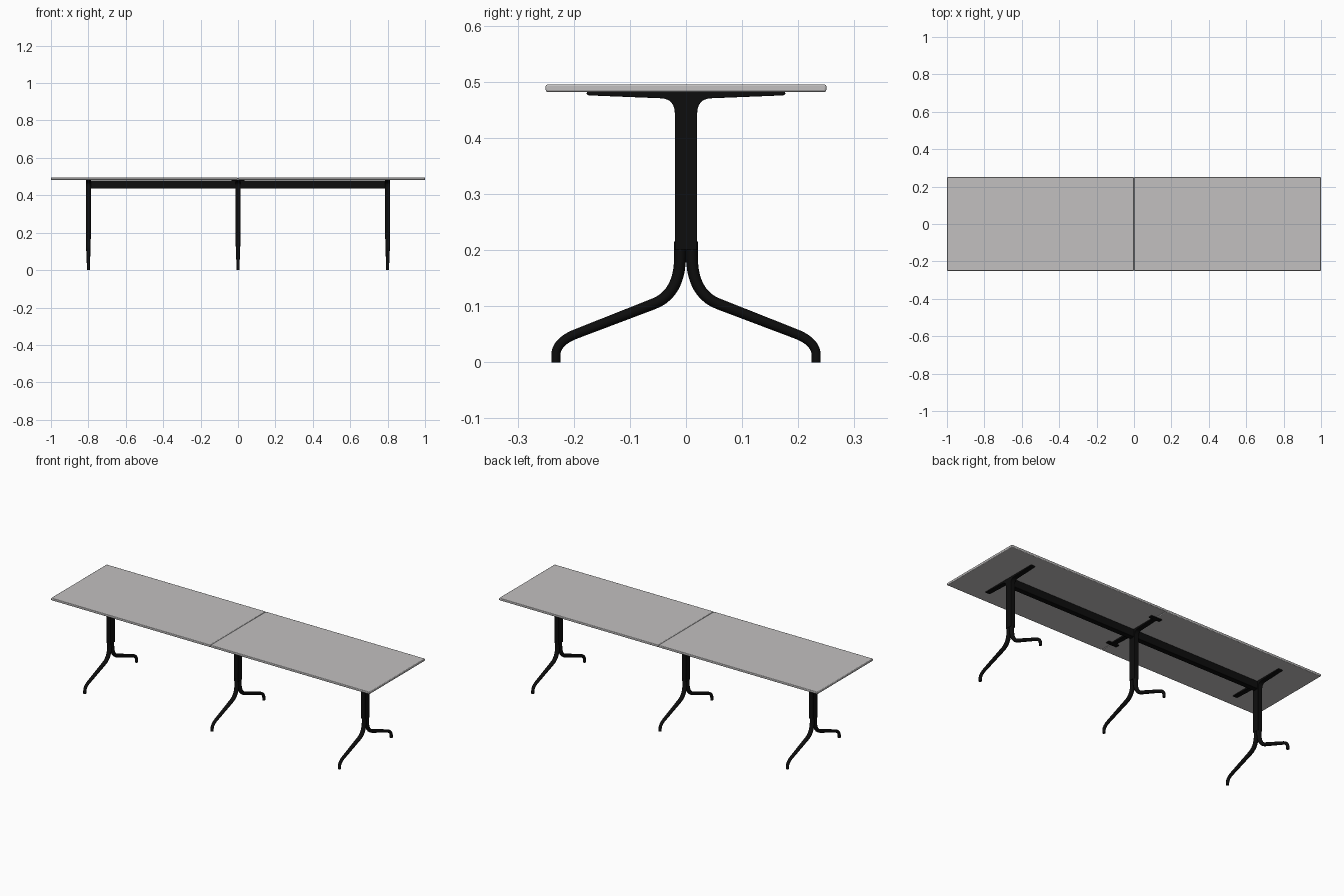
import bpy, bmesh, math
from mathutils import Vector

if "Cube" in bpy.data.objects:
    bpy.data.objects.remove(bpy.data.objects["Cube"])


def material(name, r, g, b):
    m = bpy.data.materials.new(name)
    m.diffuse_color = (r, g, b, 1)
    m.use_nodes = True
    m.node_tree.nodes["Principled BSDF"].inputs["Base Color"].default_value = m.diffuse_color
    return m


GREY = material("warm grey top", 0.54, 0.53, 0.53)
BLACK = material("black metal", 0.004, 0.004, 0.004)


def finish(name, bm, mat, bevel=0, segments=3, angle=35):
    bmesh.ops.recalc_face_normals(bm, faces=bm.faces)
    me = bpy.data.meshes.new(name)
    bm.to_mesh(me)
    bm.free()
    me.materials.append(mat)
    ob = bpy.data.objects.new(name, me)
    bpy.context.collection.objects.link(ob)
    if bevel:
        mod = ob.modifiers.new("Bevel", 'BEVEL')
        mod.width, mod.segments = bevel, segments
        mod.limit_method, mod.angle_limit = 'ANGLE', math.radians(50)
    bpy.ops.object.select_all(action='DESELECT')
    bpy.context.view_layer.objects.active = ob
    ob.select_set(True)
    bpy.ops.object.shade_smooth_by_angle(angle=math.radians(angle))
    return ob


def box(name, x, y, z, mat, bevel=0, segments=3):
    bm = bmesh.new()
    bmesh.ops.create_cube(bm, size=1)
    for v in bm.verts:
        v.co = [a + (b - a) * (c + 0.5) for (a, b), c in zip((x, y, z), v.co)]
    return finish(name, bm, mat, bevel, segments)


def extrude_x(name, profile, x, half, mat, bevel):
    """Extrude a (y, z) outline along x."""
    bm = bmesh.new()
    f = bm.faces.new([bm.verts.new((x - half, y, z)) for y, z in profile])
    r = bmesh.ops.extrude_face_region(bm, geom=[f])
    bmesh.ops.translate(bm, vec=(2 * half, 0, 0),
                        verts=[g for g in r["geom"] if isinstance(g, bmesh.types.BMVert)])
    return finish(name, bm, mat, bevel)


def bend(a, c, b, n=10):
    """Quadratic curve from a to b with control point c."""
    a, b, c = Vector(a), Vector(b), Vector(c)
    return [a * (1 - t) ** 2 + c * 2 * t * (1 - t) + b * t * t for t in (i / n for i in range(n + 1))]


def leg(name, x, side):
    """Tapering oval tube swept along the splayed leg path."""
    path = [Vector((0.0105, 0.215))]
    path += bend((0.0105, 0.19), (0.0105, 0.122), (0.058, 0.104))
    path += bend((0.195, 0.051), (0.232, 0.037), (0.232, 0.012))
    path += [Vector((0.232, 0))]
    dist = [0]
    for p, q in zip(path, path[1:]):
        dist.append(dist[-1] + (q - p).length)
    bm, rings, n = bmesh.new(), [], 20
    for i, p in enumerate(path):
        d = (path[min(i + 1, len(path) - 1)] - path[max(i - 1, 0)]).normalized()
        normal = Vector((-d.y, d.x))
        t = dist[i] / dist[-1]
        rx, rn = 0.0135 - 0.0055 * t, 0.0108 - 0.0028 * t
        ring = []
        for k in range(n):
            a = 2 * math.pi * k / n
            q = p + normal * rn * math.sin(a)
            ring.append(bm.verts.new((x + rx * math.cos(a), side * q.x, q.y)))
        rings.append(ring)
    for r, s in zip(rings, rings[1:]):
        for k in range(n):
            bm.faces.new((r[k], r[(k + 1) % n], s[(k + 1) % n], s[k]))
    bm.faces.new(rings[0])
    bm.faces.new(rings[-1])
    return finish(name, bm, BLACK)


# Two table top panels meeting at the middle
for name, x in (("left", (-1, -0.001)), ("right", (0.001, 1))):
    box(name + "_top_panel", x, (-0.25, 0.25), (0.482, 0.495), GREY, 0.003, 2)

# Long beam under the top
box("long_beam", (-0.808, 0.808), (-0.015, 0.015), (0.436, 0.48), BLACK, 0.003)

# Column outline: straight post flaring into thin tapering arms
half = [(0.02, 0.2), (0.02, 0.44)]
half += [tuple(p) for p in bend((0.02, 0.445), (0.021, 0.469), (0.044, 0.4705), 8)]
half += [(0.168, 0.4755)]
half += [tuple(p) for p in bend((0.174, 0.476), (0.177, 0.477), (0.177, 0.482), 4)]
outline = half + [(-y, z) for y, z in reversed(half)]

# Three pedestals, each a column with arms and two splayed legs
for name, x in (("left", -0.8), ("middle", 0), ("right", 0.8)):
    extrude_x(name + "_column_and_arms", outline, x, 0.0135, BLACK, 0.005)
    leg(name + "_front_leg", x, -1)
    leg(name + "_back_leg", x, 1)

# Cross pads on the middle arms that hold both panels
for name, y in (("front", -0.165), ("back", 0.165)):
    box(name + "_joining_pad", (-0.034, 0.034), (y - 0.012, y + 0.012), (0.476, 0.4825), BLACK, 0.003)
